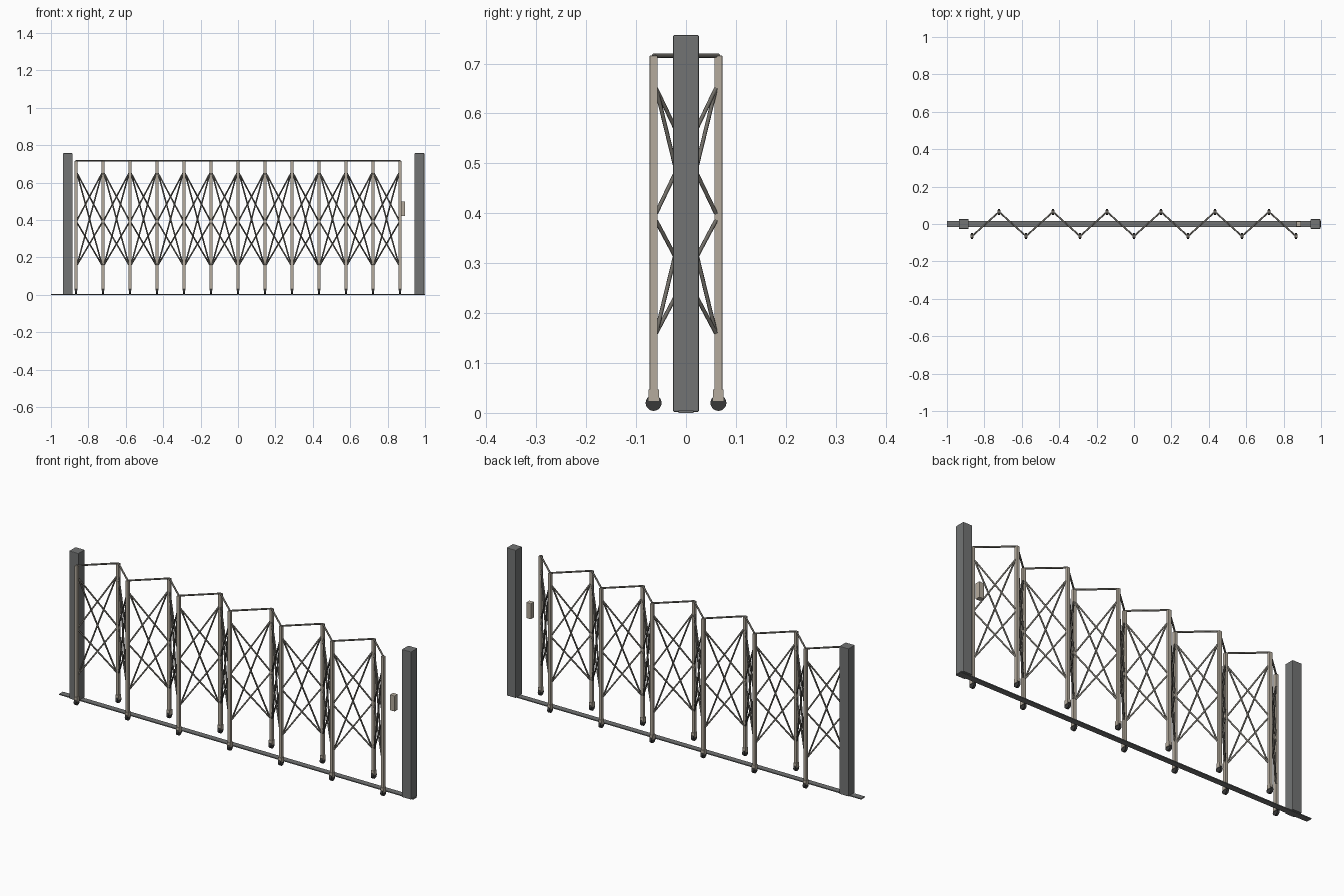
import bpy, math
from mathutils import Vector

if "Cube" in bpy.data.objects:
    bpy.data.objects.remove(bpy.data.objects["Cube"])


def mat(name, c):
    m = bpy.data.materials.new(name)
    m.diffuse_color = (*c, 1)
    m.use_nodes = True
    m.node_tree.nodes["Principled BSDF"].inputs["Base Color"].default_value = m.diffuse_color
    return m


POST = mat("post_grey", (0.17, 0.175, 0.175))
BEIGE = mat("upright_beige", (0.46, 0.41, 0.34))
BAR = mat("bar_grey", (0.17, 0.16, 0.14))
DARK = mat("rubber_dark", (0.04, 0.04, 0.04))


def box(name, lo, hi, m, bevel=0.0):
    lo, hi = Vector(lo), Vector(hi)
    bpy.ops.mesh.primitive_cube_add(size=1, location=(lo + hi) / 2)
    o = bpy.context.object
    o.name = name
    o.scale = hi - lo
    bpy.ops.object.transform_apply(location=False, rotation=False, scale=True)
    o.data.materials.append(m)
    if bevel:
        b = o.modifiers.new("bevel", 'BEVEL')
        b.width = bevel
        b.segments = 2
    return o


def rod(name, a, b, r, m, sides=8):
    a, b = Vector(a), Vector(b)
    d = b - a
    bpy.ops.mesh.primitive_cylinder_add(vertices=sides, radius=r, depth=d.length,
                                        location=(a + b) / 2)
    o = bpy.context.object
    o.name = name
    o.rotation_mode = 'QUATERNION'
    o.rotation_quaternion = d.to_track_quat('Z', 'Y')
    o.data.materials.append(m)
    bpy.ops.object.shade_smooth_by_angle(angle=math.radians(50))
    return o


# Ground track and end posts
box("ground_track", (-1, -0.015, 0), (1, 0.015, 0.005), POST)
for side, x in (("left", -0.91), ("right", 0.97)):
    box(side + "_post", (x - 0.026, -0.026, 0.002), (x + 0.026, 0.026, 0.757), POST, 0.003)

# Lock box at the free end
box("lock_box", (0.867, -0.013, 0.42), (0.894, 0.013, 0.50), BEIGE, 0.002)

# Zigzag uprights with casters
N = 12
points = [(-0.866 + i * 1.732 / N, 0.065 * (1 if i % 2 else -1)) for i in range(N + 1)]
for x, y in points:
    box("upright", (x - 0.008, y - 0.008, 0.04), (x + 0.008, y + 0.008, 0.716), BEIGE, 0.0015)
    box("caster_fork", (x - 0.009, y - 0.0105, 0.024), (x + 0.009, y + 0.0105, 0.047), BEIGE)
    rod("caster_wheel", (x - 0.006, y, 0.02), (x + 0.006, y, 0.02), 0.016, DARK, 20)

# Folding panels: top rail, one tall cross and two short crosses
for (x0, y0), (x1, y1) in zip(points, points[1:]):
    rod("top_rail", (x0, y0, 0.716), (x1, y1, 0.716), 0.0045, BAR)
    a, b = Vector((x0, y0, 0)), Vector((x1, y1, 0))
    p, q = a.lerp(b, 0.04), a.lerp(b, 0.96)
    for low, high in ((0.16, 0.65), (0.40, 0.65), (0.16, 0.385)):
        for s, e in ((low, high), (high, low)):
            rod("lattice_bar", (p.x, p.y, s), (q.x, q.y, e), 0.004, BAR)
